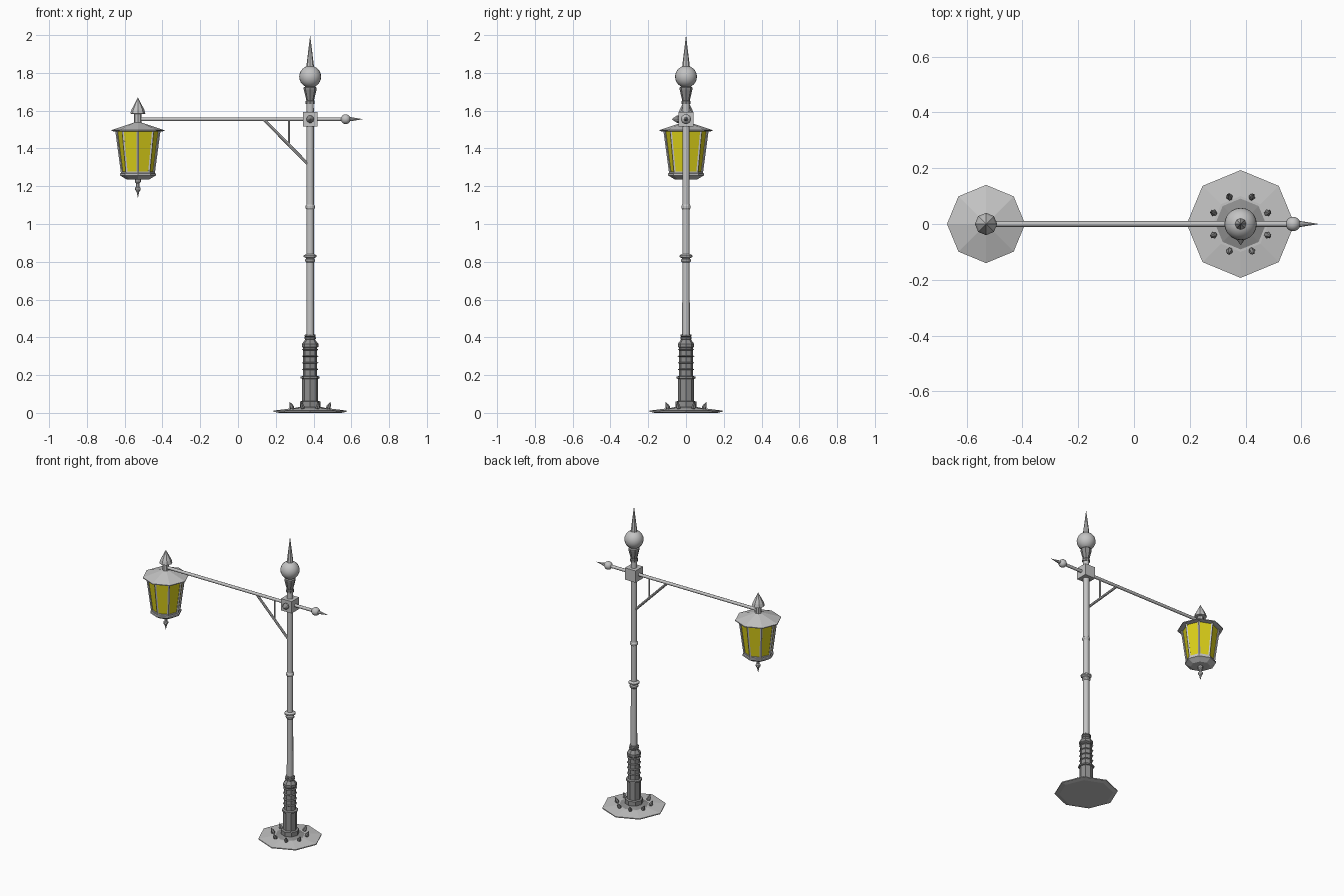
import bpy, bmesh, math
from mathutils import Vector

cube = bpy.data.objects.get("Cube")
if cube:
    bpy.data.objects.remove(cube, do_unlink=True)


def material(name, color):
    m = bpy.data.materials.new(name)
    m.use_nodes = True
    m.diffuse_color = (*color, 1)
    m.node_tree.nodes["Principled BSDF"].inputs["Base Color"].default_value = (*color, 1)
    return m


iron = material("light grey iron", (0.55, 0.55, 0.55))
dark = material("dark grey iron", (0.27, 0.27, 0.27))
yellow = material("yellow glass", (0.72, 0.64, 0.01))


def finish(name, bm, mat, smooth=False):
    bmesh.ops.remove_doubles(bm, verts=bm.verts, dist=1e-5)
    bmesh.ops.recalc_face_normals(bm, faces=bm.faces)
    me = bpy.data.meshes.new(name)
    bm.to_mesh(me)
    bm.free()
    me.materials.append(mat)
    if smooth:
        me.polygons.foreach_set("use_smooth", [True] * len(me.polygons))
        me.set_sharp_from_angle(angle=math.radians(40))
    ob = bpy.data.objects.new(name, me)
    bpy.context.collection.objects.link(ob)
    return ob


def lathe(name, profile, mat, base, sides=8, axis=(0, 0, 1), smooth=False):
    """Turn (radius, height) points about an axis through base; ends are capped."""
    bm = bmesh.new()
    points = [(0, profile[0][1])] + profile + [(0, profile[-1][1])]
    turn = [2 * math.pi * i / sides for i in range(sides)]
    rows = [[bm.verts.new((r * math.cos(a), r * math.sin(a), h)) for a in turn]
            for r, h in points]
    for low, high in zip(rows, rows[1:]):
        for i in range(sides):
            j = (i + 1) % sides
            bm.faces.new((low[i], low[j], high[j], high[i]))
    bmesh.ops.dissolve_degenerate(bm, edges=bm.edges, dist=1e-6)
    ob = finish(name, bm, mat, smooth)
    ob.location = base
    ob.rotation_euler = Vector(axis).to_track_quat('Z', 'Y').to_euler()
    return ob


def rod(name, start, end, radius, mat, sides=12):
    d = Vector(end) - Vector(start)
    return lathe(name, [(radius, 0), (radius, d.length)], mat, start, sides, d, sides > 8)


def ball(name, center, radius, mat):
    bm = bmesh.new()
    bmesh.ops.create_uvsphere(bm, u_segments=20, v_segments=12, radius=radius)
    ob = finish(name, bm, mat, True)
    ob.location = center
    return ob


POST = Vector((0.382, 0, 0))
LAMP = Vector((-0.53, 0, 0))
ARM_Z = 1.555

# Foot plate with its collar and ring of leaning studs
lathe("foot_plate", [(0.165, 0), (0.193, 0.006), (0.193, 0.012), (0.1, 0.024)], iron, POST)
lathe("foot_collar", [(0.1, 0.022), (0.055, 0.032), (0.055, 0.06), (0.04, 0.064)], dark, POST)
for i in range(8):
    a = math.radians(22.5 + 45 * i)
    out = Vector((math.cos(a), math.sin(a), 0))
    lathe(f"foot_stud_{i + 1}", [(0.009, 0), (0.012, 0.012), (0.009, 0.024), (0, 0.042)],
          dark, POST + out * 0.1 + Vector((0, 0, 0.02)), 6, out * 0.45 + Vector((0, 0, 1)))

# Faceted pedestal with stacked bands
lathe("pedestal", [(0.042, 0.05), (0.042, 0.18), (0.05, 0.183), (0.05, 0.192),
                   (0.037, 0.196), (0.037, 0.345), (0.043, 0.35), (0.043, 0.366),
                   (0.026, 0.388), (0.03, 0.392), (0.03, 0.4), (0.025, 0.402),
                   (0.03, 0.406), (0.028, 0.414), (0.018, 0.416)], dark, POST)
for i in range(4):
    z = 0.23 + 0.035 * i
    lathe(f"pedestal_band_{i + 1}", [(0.037, z - 0.004), (0.044, z), (0.037, z + 0.004)],
          dark, POST)

# Main post and its rings
lathe("main_post", [(0.02, 0.4), (0.019, 1.65)], iron, POST, 16, smooth=True)
for name, z, r in (("lower_ring", 0.807, 0.026), ("middle_ring", 0.83, 0.034),
                   ("upper_ring", 1.09, 0.025)):
    lathe(name, [(0.02, z - 0.012), (r, z - 0.004), (r, z + 0.004), (0.02, z + 0.012)],
          iron, POST, 12)

# Joint block with a front stud
bm = bmesh.new()
bmesh.ops.create_cube(bm, size=0.078)
finish("joint_block", bm, iron).location = POST + Vector((0, 0, ARM_Z))
lathe("joint_stud", [(0.02, 0), (0.02, 0.01), (0, 0.038)], dark,
      POST + Vector((0, -0.038, ARM_Z)), 10, (0, -1, 0))

# Top finial
lathe("finial_vase", [(0.024, 1.635), (0.024, 1.65), (0.02, 1.655), (0.034, 1.712),
                      (0.034, 1.722), (0.022, 1.732)], dark, POST)
ball("finial_ball", POST + Vector((0, 0, 1.78)), 0.058, iron)
lathe("finial_spike", [(0.022, 1.82), (0, 2.0)], iron, POST)

# Horizontal arm, its end ornament and bracing
rod("arm", (LAMP.x, 0, ARM_Z), (0.6, 0, ARM_Z), 0.01, iron)
ball("arm_ball", (0.57, 0, ARM_Z), 0.026, iron)
lathe("arm_spike", [(0.012, 0), (0, 0.075)], iron, (0.588, 0, ARM_Z), 8, (1, 0, 0))
rod("diagonal_brace", (0.135, 0, ARM_Z), (0.375, 0, 1.312), 0.008, iron, 8)
rod("upright_brace", (0.27, 0, 1.418), (0.27, 0, ARM_Z), 0.006, iron, 8)

# Lantern: roof, glass, frame, floor and finials
lathe("lantern_roof", [(0.125, 1.49), (0.14, 1.492), (0.14, 1.497), (0.02, 1.537)], iron, LAMP)
lathe("lantern_glass", [(0.08, 1.27), (0.108, 1.495)], yellow, LAMP)
for i in range(8):
    a = math.radians(45 * i)
    out = Vector((math.cos(a), math.sin(a), 0))
    rod(f"lantern_post_{i + 1}", LAMP + out * 0.083 + Vector((0, 0, 1.27)),
        LAMP + out * 0.113 + Vector((0, 0, 1.495)), 0.007, iron, 4)
lathe("lantern_floor", [(0.06, 1.236), (0.086, 1.252), (0.095, 1.257), (0.095, 1.267),
                        (0.089, 1.27), (0.089, 1.278)], iron, LAMP)
lathe("lantern_cap", [(0.02, 1.52), (0.02, 1.582), (0.04, 1.584), (0.034, 1.605),
                      (0, 1.67)], iron, LAMP)
lathe("lantern_drop", [(0, 1.138), (0.007, 1.17), (0.015, 1.182), (0.015, 1.192),
                       (0.009, 1.197), (0.009, 1.215), (0.016, 1.222), (0.016, 1.24)],
      iron, LAMP)
